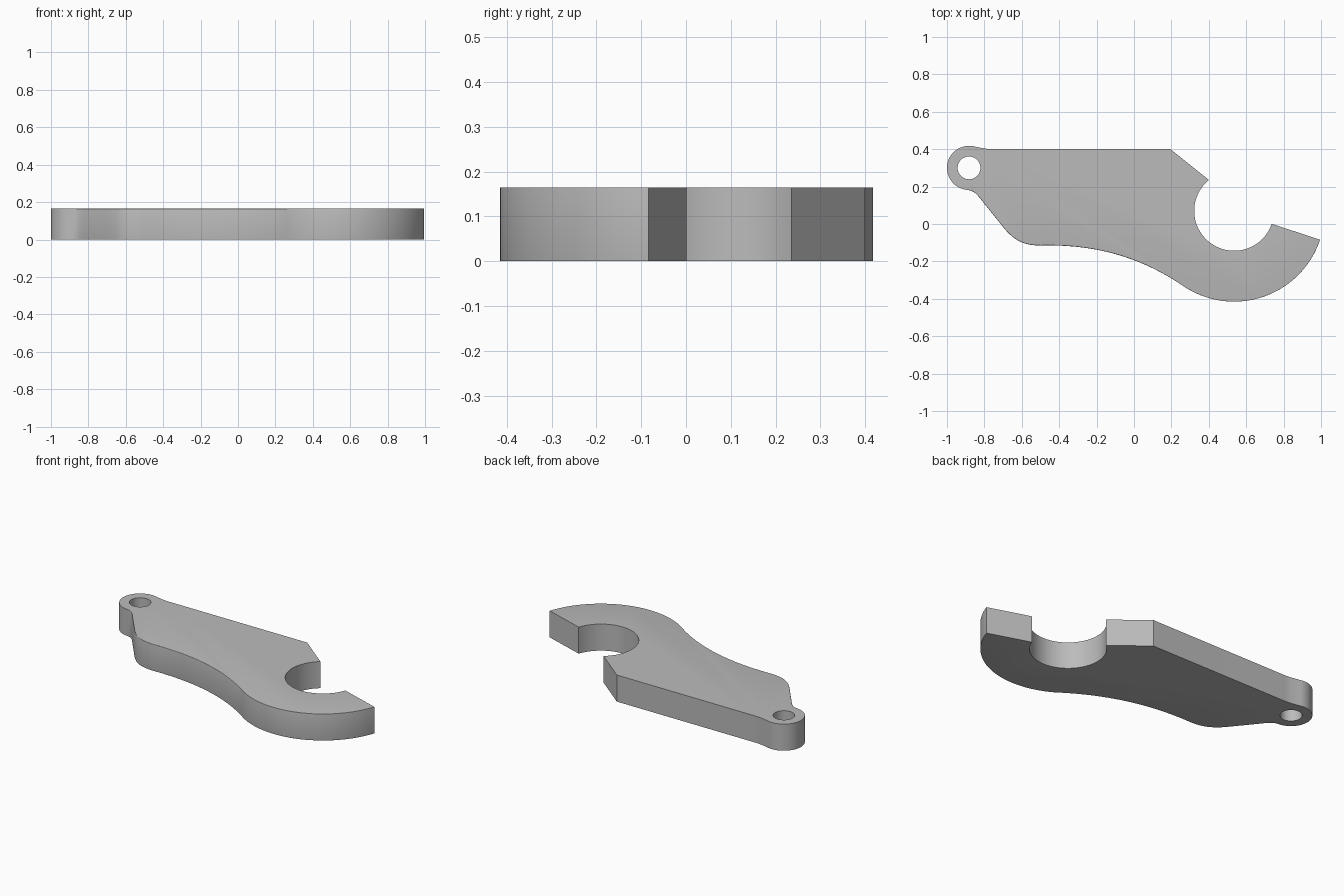
import bpy, bmesh, math
from mathutils import Vector

cube = bpy.data.objects.get("Cube")
if cube:
    bpy.data.objects.remove(cube, do_unlink=True)

THICK = 0.165
HOOK = Vector((0.535, 0.07))
EYE = Vector((-0.882, 0.3))

grey = bpy.data.materials.new("plain grey")
grey.use_nodes = True
grey.diffuse_color = (0.5, 0.5, 0.5, 1)
grey.node_tree.nodes["Principled BSDF"].inputs["Base Color"].default_value = (0.5, 0.5, 0.5, 1)


def arc(centre, radius, start, end, steps):
    angles = [math.radians(start + (end - start) * i / steps) for i in range(steps + 1)]
    return [centre + radius * Vector((math.cos(a), math.sin(a))) for a in angles]


def bezier(a, b, c, d, steps):
    a, b, c, d = map(Vector, (a, b, c, d))
    ts = [i / steps for i in range(1, steps)]
    return [a * (1-t)**3 + 3*b * t*(1-t)**2 + 3*c * t*t*(1-t) + d * t**3 for t in ts]


# Outline, counter-clockwise: outer hook, mouth, back edge, eye, front curve
outer = arc(HOOK, 0.485, 234, 341.5, 40)
mouth = arc(HOOK, 0.213, -19, -231, 48)
back = [Vector((0.195, 0.4)), Vector((-0.755, 0.4))] + bezier(
    (-0.755, 0.4), (-0.79, 0.4), (-0.81, 0.407), (-0.85, 0.412), 5)
eye = arc(EYE, 0.118, 74, 262, 32)
front = bezier(eye[-1], (-0.855, 0.18), (-0.84, 0.16), (-0.80, 0.108), 8)
front += [Vector((-0.80, 0.108)), Vector((-0.695, -0.022))]
front += bezier(front[-1], (-0.64, -0.09), (-0.585, -0.115), (-0.50, -0.115), 12)
front += [Vector((-0.50, -0.115))]
front += bezier(front[-1], (-0.22, -0.108), (0.02, -0.17), outer[0], 28)
outline = outer + mouth + back + eye + front

# Plate, with the front curve and hook rim marked for rounding
bm = bmesh.new()
base = [bm.verts.new((p.x, p.y, 0)) for p in outline]
top = [bm.verts.new((p.x, p.y, THICK)) for p in outline]
bm.faces.new(base[::-1])
bm.faces.new(top)
weight = bm.edges.layers.float.new("bevel_weight_edge")
count = len(outline)
front_start = count - len(front)
for i in range(count):
    j = (i + 1) % count
    bm.faces.new((base[i], base[j], top[j], top[i]))
    if i >= front_start:
        ramp = min(1, (i - front_start + 1) / 5, (count - i) / 4)
        high, low = 0.25 + 0.75 * ramp, 0.35
    elif i < len(outer) - 1:
        high, low = 0.25, 0.25
    else:
        continue
    bm.edges.get((top[i], top[j]))[weight] = high
    bm.edges.get((base[i], base[j]))[weight] = low
mesh = bpy.data.meshes.new("hook_plate")
bm.to_mesh(mesh)
bm.free()
mesh.materials.append(grey)
plate = bpy.data.objects.new("hook_plate", mesh)
bpy.context.collection.objects.link(plate)

rounding = plate.modifiers.new("edge rounding", 'BEVEL')
rounding.limit_method = 'WEIGHT'
rounding.width = 0.028
rounding.segments = 4

# Pivot hole
bpy.ops.mesh.primitive_cylinder_add(vertices=40, radius=0.061, depth=0.6,
                                    location=(EYE.x, EYE.y, THICK / 2))
cutter = bpy.context.object
cutter.name = "pivot_hole_cutter"
cutter.data.materials.append(grey)
cutter.hide_render = True
hole = plate.modifiers.new("pivot hole", 'BOOLEAN')
hole.object = cutter
hole.solver = 'EXACT'

# Bake the modifiers and smooth the curved walls
bpy.ops.object.select_all(action='DESELECT')
plate.select_set(True)
bpy.context.view_layer.objects.active = plate
for name in [m.name for m in plate.modifiers]:
    bpy.ops.object.modifier_apply(modifier=name)
bpy.data.objects.remove(cutter, do_unlink=True)
bpy.ops.object.shade_smooth_by_angle(angle=math.radians(30))
